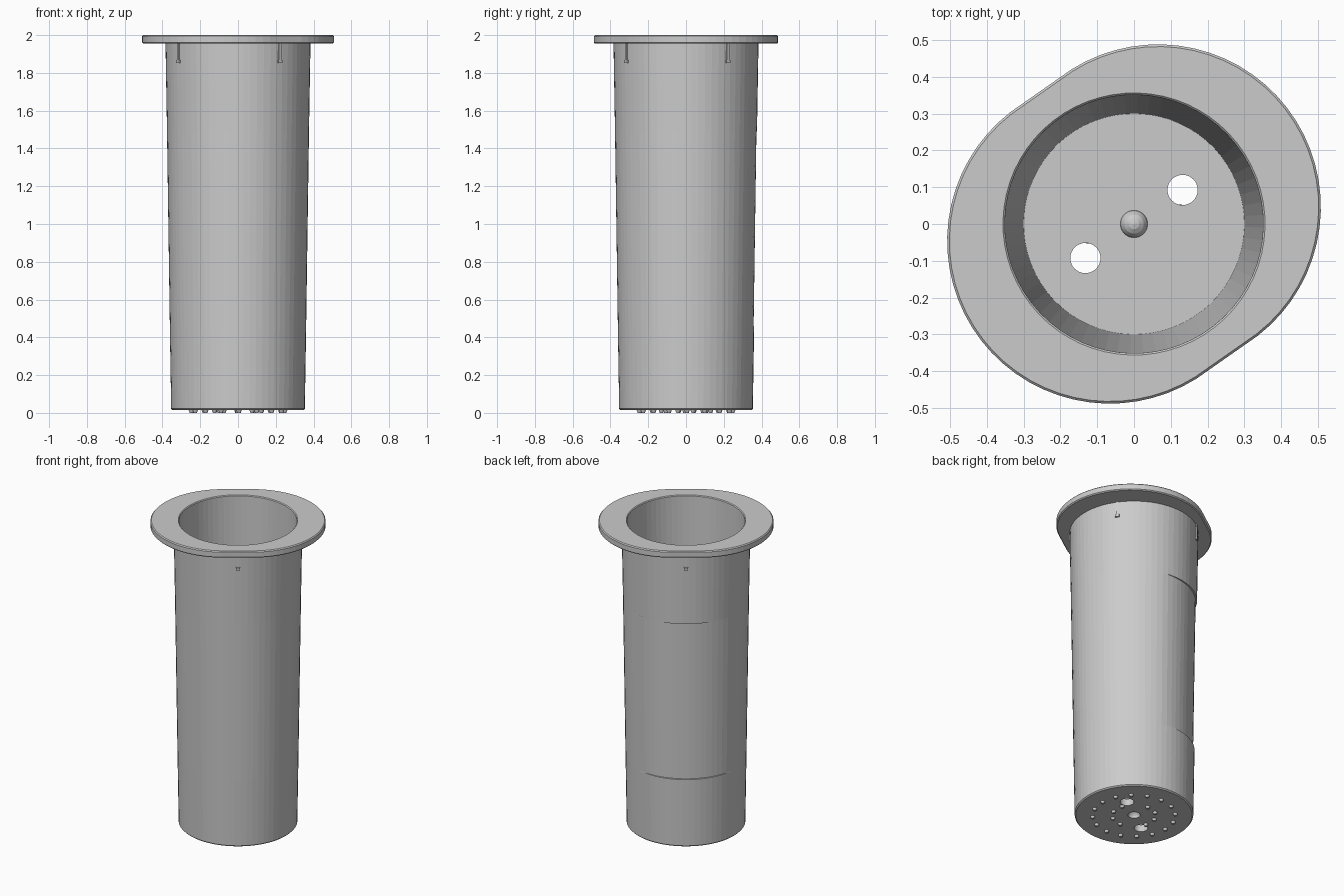
import bpy, bmesh
from math import sin, cos, pi, radians
from mathutils import Matrix, Vector

if "Cube" in bpy.data.objects:
    bpy.data.objects.remove(bpy.data.objects["Cube"], do_unlink=True)

SIDES = 64
AXIS = radians(35)          # long direction of the flange
PANEL = AXIS + pi / 2       # middle of the shallow recess

grey = bpy.data.materials.new("plain grey")
grey.use_nodes = True
grey.diffuse_color = (0.6, 0.6, 0.6, 1)
grey.node_tree.nodes["Principled BSDF"].inputs["Base Color"].default_value = (0.6, 0.6, 0.6, 1)


def finish(bm, name):
    bmesh.ops.recalc_face_normals(bm, faces=bm.faces)
    mesh = bpy.data.meshes.new(name)
    bm.to_mesh(mesh)
    bm.free()
    mesh.materials.append(grey)
    obj = bpy.data.objects.new(name, mesh)
    bpy.context.collection.objects.link(obj)
    return obj


def ring(bm, r, z, shift=0, recess=0):
    """Circle stretched along the flange axis, or dished in on the panel side."""
    verts = []
    for i in range(SIDES):
        t = AXIS + 2 * pi * (i + 0.5) / SIDES
        s = shift if cos(t - AXIS) > 0 else -shift
        d = t - PANEL
        rr = r - (recess * max(0, cos(2 * d)) if cos(d) > 0 else 0)
        verts.append(bm.verts.new((rr * cos(t) + s * cos(AXIS), rr * sin(t) + s * sin(AXIS), z)))
    return verts


def loft(name, rings):
    bm = bmesh.new()
    loops = [ring(bm, *r) for r in rings]
    for a, b in zip(loops, loops[1:]):
        for i in range(SIDES):
            j = (i + 1) % SIDES
            bm.faces.new((a[i], a[j], b[j], b[i]))
    bm.faces.new(loops[0])
    bm.faces.new(loops[-1])
    return finish(bm, name)


def dome(z, radius=0.037, steps=4):
    return [(radius * cos(k * pi / 2 / steps), z + radius * sin(k * pi / 2 / steps))
            for k in range(steps)] + [(0.002, z + radius)]


# Cup: underside dimple, tapered wall with recess, flange, bore, floor with dome
outside = [
    (0.347, 0.015), (0.354, 0.022), (0.361, 0.46), (0.361, 0.461, 0, 0.01),
    (0.376, 1.489, 0, 0.01), (0.376, 1.49), (0.384, 1.955)]
flange = [(0.436, 1.955, 0.08), (0.442, 1.961, 0.08), (0.442, 1.994, 0.08), (0.436, 2.0, 0.08)]
inside = [(0.356, 2.0), (0.351, 1.995), (0.300, 0.06)]
cup = loft("cup_with_flange", dome(0.015)[::-1] + outside + flange + inside + dome(0.06))

# Two drain holes through the floor
for side in (1, -1):
    bm = bmesh.new()
    bmesh.ops.create_cone(bm, cap_ends=True, segments=32, radius1=0.041, radius2=0.041, depth=0.4,
                          matrix=Matrix.Translation((side * 0.132, side * 0.0925, 0.05)))
    cutter = finish(bm, "drain_hole_cutter")
    cutter.hide_render = True
    cutter.hide_set(True)
    cut = cup.modifiers.new("drain_hole", "BOOLEAN")
    cut.operation = "DIFFERENCE"
    cut.object = cutter
    cut.solver = "EXACT"

# Small round feet under the floor, in two rings
bm = bmesh.new()
holes = [Vector((s * 0.132, s * 0.0925)) for s in (1, -1)]
for count, radius in ((16, 0.247), (10, 0.13)):
    for i in range(count):
        t = AXIS + 2 * pi * (i + 0.5) / count
        p = Vector((radius * cos(t), radius * sin(t)))
        if min((p - h).length for h in holes) > 0.055:
            bmesh.ops.create_cone(bm, cap_ends=True, segments=12, radius1=0.009, radius2=0.016,
                                  depth=0.02, matrix=Matrix.Translation((p.x, p.y, 0.01)))
finish(bm, "feet")

# Four small ribs under the flange
bm = bmesh.new()
for k in range(4):
    turn = Matrix.Rotation(AXIS + k * pi / 2, 4, "Z")
    for size, x, z in (((0.014, 0.016, 0.1), 0.383, 1.91), ((0.018, 0.026, 0.016), 0.383, 1.86)):
        bmesh.ops.create_cube(bm, size=1, matrix=turn @ Matrix.Translation((x, 0, z))
                              @ Matrix.Diagonal((*size, 1)))
finish(bm, "ribs")
